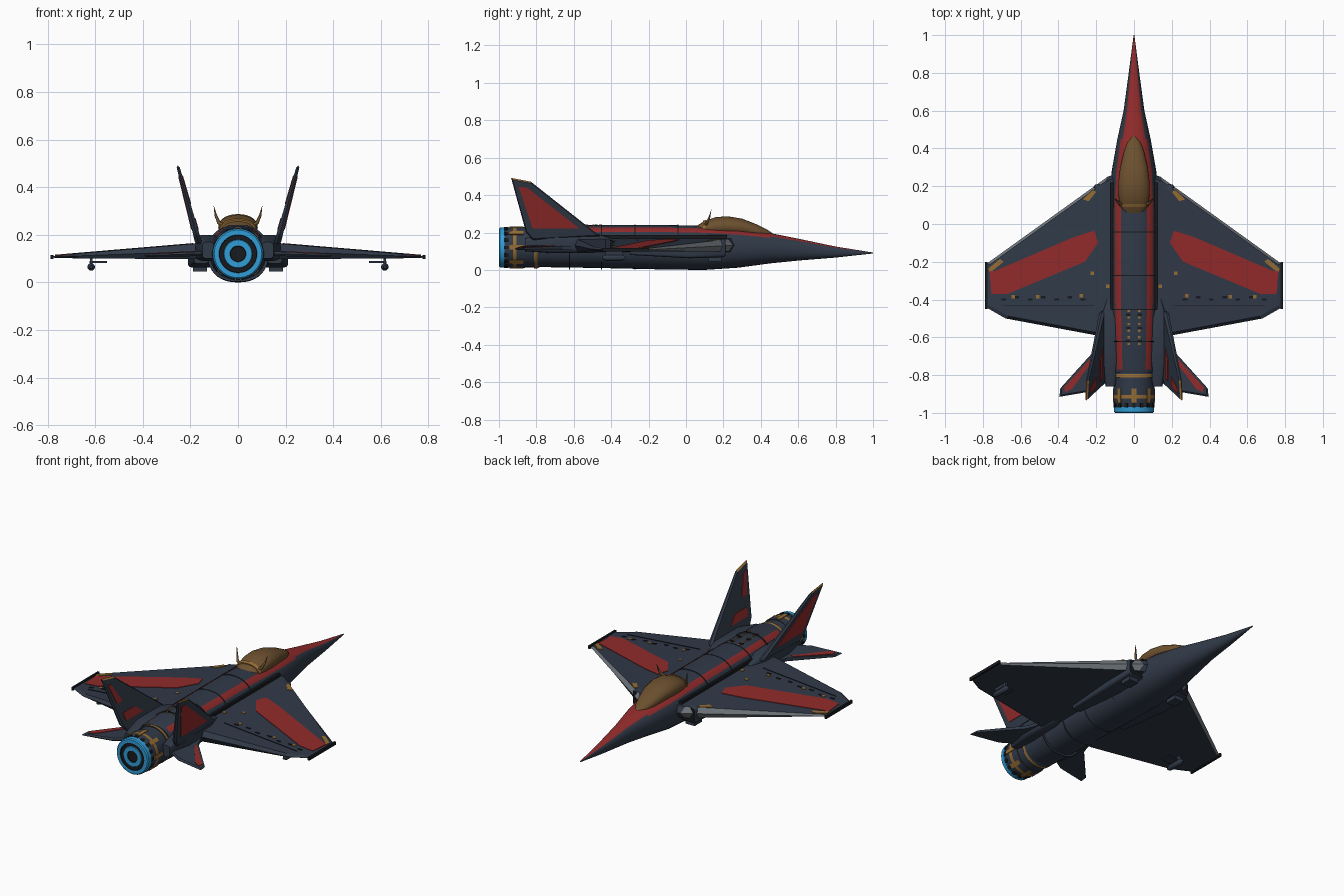
import bpy, bmesh, math
from mathutils import Vector

cube = bpy.data.objects.get("Cube")
if cube:
    bpy.data.objects.remove(cube)


def material(name, r, g, b):
    m = bpy.data.materials.new(name)
    m.use_nodes = True
    m.diffuse_color = (r, g, b, 1)
    m.node_tree.nodes["Principled BSDF"].inputs["Base Color"].default_value = (r, g, b, 1)
    return m


MATS = [material("slate", .030, .042, .065), material("red", .29, .024, .024),
        material("gold", .30, .15, .035), material("canopy_amber", .15, .08, .028),
        material("glow_blue", .03, .34, .68), material("dark", .009, .010, .013),
        material("edge_grey", .16, .18, .20)]
SLATE, RED, GOLD, AMBER, BLUE, DARK, GREY = range(7)


def finish(name, bm, mirror=False, smooth=False):
    bmesh.ops.recalc_face_normals(bm, faces=bm.faces)
    me = bpy.data.meshes.new(name)
    bm.to_mesh(me)
    bm.free()
    # keep only the materials this part uses
    used = sorted({p.material_index for p in me.polygons})
    slots = [used.index(p.material_index) for p in me.polygons]
    for i in used:
        me.materials.append(MATS[i])
    me.polygons.foreach_set("material_index", slots)
    ob = bpy.data.objects.new(name, me)
    bpy.context.collection.objects.link(ob)
    if mirror:
        ob.modifiers.new("mirror", "MIRROR").use_mirror_merge = False
    if smooth:
        bpy.ops.object.select_all(action="DESELECT")
        ob.select_set(True)
        bpy.context.view_layer.objects.active = ob
        bpy.ops.object.shade_smooth_by_angle(angle=math.radians(35))
    return ob


def loft(name, stations, rule, power=2.0, n=36, x0=0, mirror=False):
    """Skin along y; each station is y, half width, bottom z, top z."""
    bm = bmesh.new()
    rings = []
    for y, w, lo, hi in stations:
        ring = []
        for k in range(n):
            a = math.tau * k / n
            s, c = math.sin(a), math.cos(a)
            px = math.copysign(abs(s) ** (2 / power), s)
            pz = math.copysign(abs(c) ** (2 / power), c)
            ring.append(bm.verts.new((x0 + w * px, y, (lo + hi) / 2 + (hi - lo) / 2 * pz)))
        rings.append(ring)
    for i, (r, q) in enumerate(zip(rings, rings[1:])):
        for k in range(n):
            f = bm.faces.new((r[k], r[(k + 1) % n], q[(k + 1) % n], q[k]))
            angle = 360 * (k + .5) / n
            f.material_index = rule(i, min(angle, 360 - angle), f.calc_center_median().y)
    bm.faces.new(rings[0]).material_index = rule(0, 180, stations[0][0])
    bm.faces.new(rings[-1]).material_index = rule(len(rings) - 2, 180, stations[-1][0])
    return finish(name, bm, mirror, True)


def surface(name, outline, place, edge_mats={}):
    """Bevelled slab: outline at mid depth, inset faces on both sides."""
    bm = bmesh.new()
    n = len(outline)
    cu, cv = (sum(p[i] for p in outline) / n for i in (0, 1))
    rim = [bm.verts.new(place(u, v, 0, 0)) for u, v in outline]
    for s in (1, -1):
        inner = [bm.verts.new(place(cu + (u - cu) * .95, cv + (v - cv) * .95, s, 0)) for u, v in outline]
        bm.faces.new(inner)
        for k in range(n):
            j = (k + 1) % n
            f = bm.faces.new((rim[k], rim[j], inner[j], inner[k]))
            f.material_index = edge_mats.get(k, SLATE)
    return finish(name, bm, True)


def plates(name, outlines, place, mat, side=1):
    """Thin painted plates lying on one side of a surface."""
    bm = bmesh.new()
    for pts in outlines:
        lo = [bm.verts.new(place(u, v, side, 0)) for u, v in pts]
        hi = [bm.verts.new(place(u, v, side, .003)) for u, v in pts]
        bm.faces.new(hi)
        for k in range(len(pts)):
            j = (k + 1) % len(pts)
            bm.faces.new((lo[k], lo[j], hi[j], hi[k]))
    for f in bm.faces:
        f.material_index = mat
    return finish(name, bm, True)


def box(name, lo, hi, mat, mirror=True):
    bm = bmesh.new()
    bmesh.ops.create_cube(bm, size=1)
    for v in bm.verts:
        v.co = Vector([(a + b) / 2 + c * (b - a) for a, b, c in zip(lo, hi, v.co)])
    for f in bm.faces:
        f.material_index = mat
    return finish(name, bm, mirror)


def square(u, v, a=.009, b=.009):
    return [(u - a, v - b), (u + a, v - b), (u + a, v + b), (u - a, v + b)]


# fuselage with its painted stripes
def body_paint(i, angle, y):
    if y < -.77:
        return SLATE
    if y > .28:
        return RED if angle < (40 if y > .45 else 50) else SLATE
    return RED if 30 < angle < 50 else SLATE


loft("fuselage", [(1, .002, .088, .093), (.8, .028, .066, .125), (.6, .055, .05, .167),
                  (.45, .088, .035, .197), (.28, .118, .012, .222), (.1, .127, 0, .236),
                  (-.1, .127, .002, .24), (-.45, .125, .01, .24), (-.77, .112, .015, .236),
                  (-.79, .11, .016, .23)], body_paint, 2.3)
for y in (-.04, -.27, -.45, -.62):
    loft("panel_seam", [(y, .129, .003, .242), (y - .005, .129, .003, .242)],
         lambda i, a, y: DARK if a < 100 else SLATE, 2.3)

# canopy and its frame
loft("canopy", [(.055, .05, .19, .235), (.1, .075, .18, .262), (.16, .083, .18, .282),
                (.22, .083, .18, .287), (.3, .073, .18, .274), (.38, .054, .17, .243),
                (.43, .036, .17, .218), (.465, .008, .18, .195)], lambda *a: AMBER, 2.1)
loft("canopy_frame", [(.105, .079, .18, .269), (.09, .075, .18, .262)], lambda *a: GOLD, 2.1)

# curved antenna spikes beside the canopy
spike = bpy.data.curves.new("antenna_spike", "CURVE")
spike.dimensions = "3D"
spike.bevel_depth = .009
spike.bevel_resolution = 1
path = spike.splines.new("POLY")
path.points.add(3)
for p, (x, y, z, r) in zip(path.points, [(.05, .1, .235, 1), (.08, .11, .25, .9),
                                         (.093, .125, .28, .6), (.102, .135, .322, .05)]):
    p.co, p.radius = (x, y, z, 1), r
spike.materials.append(MATS[AMBER])
spike_ob = bpy.data.objects.new("antenna_spike", spike)
bpy.context.collection.objects.link(spike_ob)
spike_ob.modifiers.new("mirror", "MIRROR")

# engine nozzle: y, radius and colour of the band that follows
NOZZLE = [(-.78, .104, SLATE), (-.795, .112, GOLD), (-.812, .112, SLATE), (-.812, .106, SLATE),
          (-.86, .106, SLATE), (-.86, .109, SLATE), (-.905, .109, GOLD), (-.925, .109, SLATE),
          (-.95, .107, SLATE), (-.97, .101, BLUE), (-.97, .107, BLUE), (-.994, .106, BLUE),
          (-1, .1, BLUE), (-1, .08, DARK), (-.994, .078, DARK), (-.994, .06, BLUE),
          (-.998, .058, BLUE), (-.998, .034, DARK), (-.994, .032, DARK), (-.994, .004, DARK)]
loft("engine_nozzle", [(y, r, .12 - r, .12 + r) for y, r, m in NOZZLE],
     lambda i, a, y: NOZZLE[i][2], n=40)


# gold tabs and dark petals around the nozzle
def nozzle_tabs(name, count, y0, y1, r, width, mat):
    bm = bmesh.new()
    for k in range(count):
        a = math.tau * k / count
        out, side = Vector((math.sin(a), 0, math.cos(a))), Vector((math.cos(a), 0, -math.sin(a)))
        v = [bm.verts.new(Vector((0, y, .12)) + out * (r + d) + side * width * s)
             for d in (-.006, .003) for y, s in ((y0, -1), (y0, 1), (y1, 1), (y1, -1))]
        for q in ((0, 1, 2, 3), (4, 5, 6, 7), (0, 1, 5, 4), (1, 2, 6, 5), (2, 3, 7, 6), (3, 0, 4, 7)):
            bm.faces.new([v[i] for i in q]).material_index = mat
    finish(name, bm)


nozzle_tabs("nozzle_gold_tabs", 8, -.945, -.87, .109, .012, GOLD)
nozzle_tabs("nozzle_petals", 16, -.972, -.948, .106, .009, DARK)


# main wings
def wing(u, v, s, off):
    return Vector((u, v, .137 - .038 * u + s * (.041 - .046 * u + off)))


surface("wing", [(.06, .28), (.14, .25), (.78, -.21), (.785, -.44), (.68, -.5), (.17, -.595), (.06, -.58)],
        wing, {1: GREY})
plates("wing_red_panel", [[(.32, -.07), (.21, -.035), (.19, -.1), (.26, -.2), (.67, -.37),
                           (.755, -.37), (.765, -.25), (.74, -.25)][::-1]], wing, RED)
plates("wing_gold_marks", [[(.69, -.2), (.71, -.185), (.77, -.235), (.765, -.26)],
                           [(.2, .17), (.22, .18), (.27, .13), (.24, .12)]]
       + [square(u, v) for u, v in ((.22, -.26), (.14, -.33), (.28, -.38), (.51, -.385), (.64, -.385))],
       wing, GOLD)
plates("wing_dark_fittings", [square(.27 + .07 * k, -.40 + .012 * (k % 2), .012, .006) for k in range(7)]
       + [square(.45, -.43, .24, .0015)], wing, DARK)
box("wingtip_rail", (.776, -.45, .098), (.788, -.2, .116), DARK)

# underwing pods
loft("underwing_pod", [(-.32, .004, .061, .069), (-.34, .016, .049, .081), (-.43, .016, .049, .081),
                       (-.45, .006, .059, .071)], lambda *a: SLATE, n=12, x0=.617, mirror=True)
box("pod_pylon", (.611, -.43, .07), (.623, -.34, .107), SLATE)
box("pod_vane", (.55, -.42, .082), (.625, -.36, .089), SLATE)

# side intakes under the wing roots
loft("side_intake", [(.21, .05, .075, .16), (.2, .056, .068, .165), (.02, .056, .062, .15),
                     (-.3, .03, .08, .13)], lambda i, a, y: DARK if y > .205 else SLATE, 6, 24, .155, True)
box("intake_lip", (.13, .12, .045), (.19, .19, .075), SLATE)
box("shoulder_rail", (.108, -.5, .168), (.126, .22, .186), DARK)

# tail booms, tailplanes and canted fins
loft("tail_boom", [(-.4, .02, .12, .17), (-.5, .05, .09, .2), (-.72, .055, .09, .2), (-.86, .025, .1, .17)],
     lambda *a: SLATE, 4, 20, .125, True)


def tailplane(u, v, s, off):
    return Vector((u, v, .125 - .03 * u + s * (.012 - .015 * u + off)))


surface("tailplane", [(.08, -.44), (.13, -.45), (.2, -.66), (.39, -.87), (.395, -.915), (.22, -.885), (.08, -.8)],
        tailplane)
plates("tailplane_red_stripe", [[(.2, -.7), (.22, -.7), (.37, -.865), (.365, -.89), (.33, -.875)]],
       tailplane, RED)


def fin(y, z, s, off):
    return Vector((.172 + (z - .19) * .27 + s * (.014 - (z - .19) * .025 + off), y, z))


surface("tail_fin", [(-.46, .18), (-.83, .472), (-.935, .492), (-.855, .2), (-.82, .16)], fin,
        {0: SLATE, 1: GOLD})
plates("fin_red_outer", [[(-.895, .445), (-.85, .44), (-.57, .222), (-.82, .222)]], fin, RED, 1)
plates("fin_red_inner", [[(-.9, .45), (-.87, .44), (-.81, .33), (-.86, .33)],
                         [(-.83, .27), (-.72, .27), (-.66, .222), (-.82, .222)]], fin, RED, -1)


# access panels on the spine
def spine(u, v, s, off):
    return Vector((u, v, .2385 + off))


plates("spine_gold_dots", [square(.028, -.46 - .035 * k, .006, .006) for k in range(6)], spine, GOLD)
plates("spine_dark_hatches", [square(.03, -.48 - .07 * k, .012, .006) for k in range(3)], spine, DARK)
